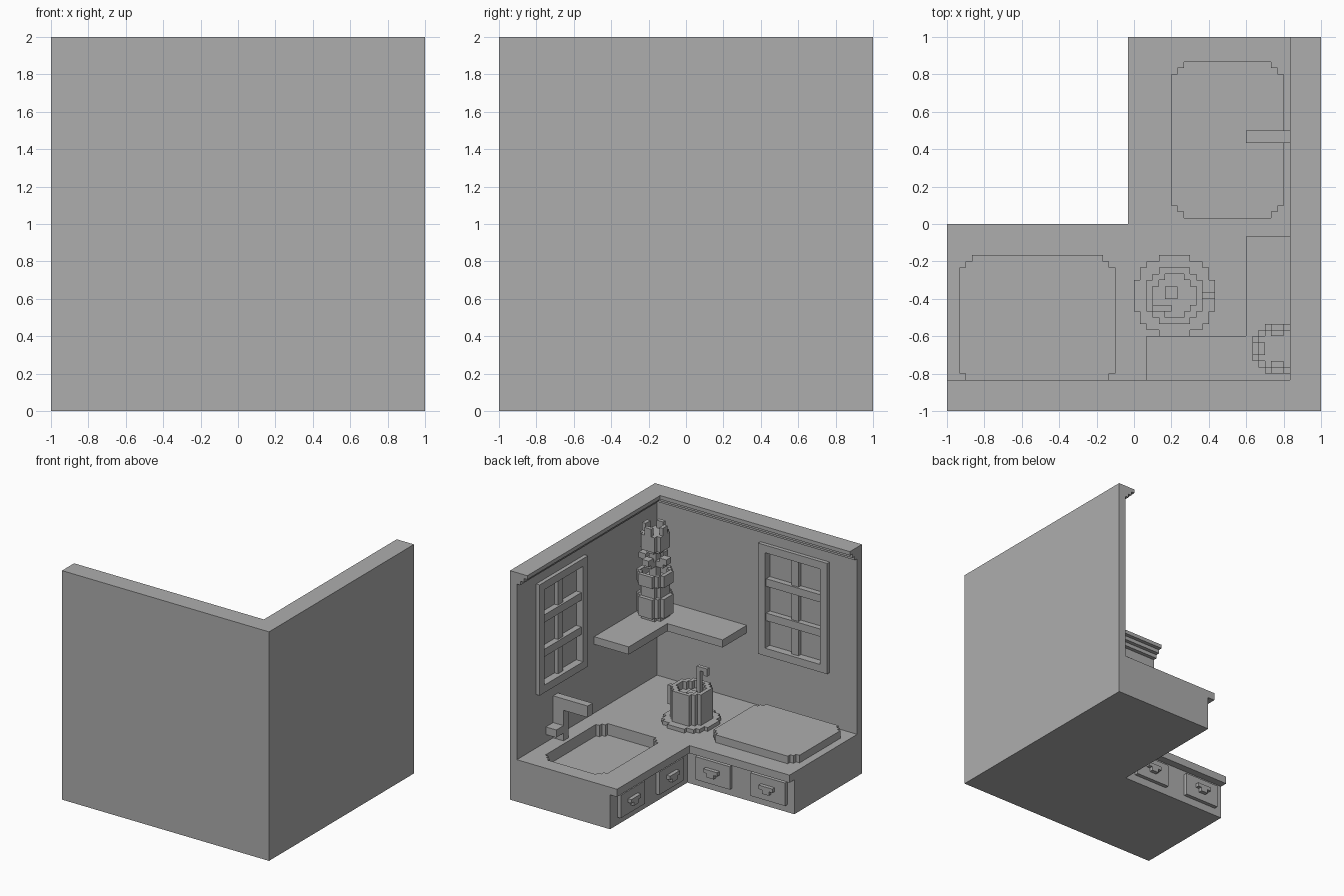
import bpy, bmesh, math

V = 1 / 30  # grid step

if "Cube" in bpy.data.objects:
    bpy.data.objects.remove(bpy.data.objects["Cube"])

grey = bpy.data.materials.new("plain_grey")
grey.use_nodes = True
grey.diffuse_color = (0.42, 0.42, 0.42, 1)
grey.node_tree.nodes["Principled BSDF"].inputs["Base Color"].default_value = grey.diffuse_color


def prism(name, outline, z0, z1):
    """Extrude a flat outline, given in grid steps, from z0 to z1."""
    bm = bmesh.new()
    face = bm.faces.new([bm.verts.new((x * V, y * V, z0 * V)) for x, y in outline])
    up = bmesh.ops.extrude_face_region(bm, geom=[face])["geom"]
    bmesh.ops.translate(bm, vec=(0, 0, (z1 - z0) * V),
                        verts=[g for g in up if isinstance(g, bmesh.types.BMVert)])
    bmesh.ops.recalc_face_normals(bm, faces=bm.faces)
    mesh = bpy.data.meshes.new(name)
    bm.to_mesh(mesh)
    bm.free()
    mesh.materials.append(grey)
    obj = bpy.data.objects.new(name, mesh)
    bpy.context.collection.objects.link(obj)
    return obj


def box(name, x, y, z, swap=False, shift=0):
    """Box from ranges; swap mirrors it across the room's diagonal."""
    pts = [(x[0], y[0]), (x[1], y[0]), (x[1], y[1]), (x[0], y[1])]
    if swap:
        pts = [(-b + shift, -a + shift) for a, b in pts]
    return prism(name, pts, *z)


def l_shape(name, ends, outer, inner, z):
    """L-shaped slab that follows the two walls."""
    (ex, ey), (ix, iy), o = ends, inner, outer
    return prism(name, [(ex, -o), (o, -o), (o, ey), (ix, ey), (ix, iy), (ex, iy)], *z)


def stepped(rows, y0):
    """Stair-stepped outline from the x range of each row."""
    right, left = [], []
    for i, (a, b) in enumerate(rows):
        if i == 0 or rows[i - 1] != (a, b):
            right.append((b, y0 + i))
            left.append((a, y0 + i))
        if i == len(rows) - 1 or rows[i + 1] != (a, b):
            right.append((b, y0 + i + 1))
            left.append((a, y0 + i + 1))
    return right + left[::-1]


def disc(name, cx, cy, d, z0, z1):
    odd = (d % 2) / 2
    rows = []
    for i in range(d):
        half = math.sqrt((d / 2) ** 2 - (i + 0.5 - d / 2) ** 2)
        h = round(half - odd) + odd
        rows.append((cx - h, cx + h))
    return prism(name, stepped(rows, cy - d / 2), z0, z1)


def round_slab(name, x, y, z):
    n = y[1] - y[0]
    inset = [max(0, 2 - min(i, n - 1 - i)) for i in range(n)]
    return prism(name, stepped([(x[0] + c, x[1] - c) for c in inset], y[0]), *z)


def cut(obj, tool):
    mod = obj.modifiers.new("cut", 'BOOLEAN')
    mod.operation, mod.solver, mod.object = 'DIFFERENCE', 'EXACT', tool
    bpy.context.view_layer.objects.active = obj
    bpy.ops.object.modifier_apply(modifier=mod.name)
    bpy.data.objects.remove(tool)


# Walls and stepped cornice
walls = l_shape("walls", (-30, 30), 30, (28, -28), (0, 57))
for i in range(3):
    t = 27 - i
    l_shape("cornice_step", (-30, 30), 30, (t, -t), (57 + i, 58 + i))

# Cabinet and worktop with a sunken basin
cabinet = l_shape("cabinet", (-30, 30), 28, (1, -2), (0, 9))
worktop = l_shape("worktop", (-30, 30), 28, (-1, 0), (9, 11))
cut(cabinet, round_slab("basin_cutter", (6, 24), (1, 26), (8, 10)))
cut(worktop, round_slab("basin_cutter", (6, 24), (1, 26), (8, 12)))

# Raised board and corner shelf
round_slab("raised_board", (-28, -3), (-26, -5), (11, 13))
l_shape("corner_shelf", (2, -2), 28, (18, -18), (29, 31))

# Drawers and windows, repeated on both wings
for swap in (False, True):
    for a in (1, 17):
        s = -1 if swap else 0
        box("drawer_front", (0, 1), (a, a + 10), (2, 8), swap, s)
        box("drawer_pull", (-1, 0), (a + 3, a + 7), (5, 6), swap, s)
        box("drawer_pull_lip", (-1, 0), (a + 4, a + 6), (4, 5), swap, s)
    cut(walls, box("window_cutter", (26, 29), (4, 20), (27, 52), swap))
    for y in ((2, 4), (20, 22)):
        box("window_side_frame", (27, 28), y, (25, 54), swap)
    for z in ((25, 27), (52, 54)):
        box("window_cross_frame", (27, 28), (4, 20), z, swap)
    box("window_upright_bar", (28, 29), (11, 13), (27, 52), swap)
    for z in (34, 43):
        box("window_cross_bar", (27.5, 29), (4, 20), (z, z + 2), swap)

# Tap
box("tap_post", (25, 28), (13, 15), (11, 19))
box("tap_spout", (18, 28), (13, 15), (19, 22))
box("tap_handle", (25, 28), (15, 18), (13, 15))

# Pot on a plate, with handle and ladle
px, py = 6.5, -11.5
disc("plate", px, py, 13, 11, 12)
pot = disc("pot", px, py, 9, 12, 20)
cut(pot, disc("pot_cutter", px, py, 7, 18, 21))
box("pot_morsel", (5, 7), (-12, -10), (18, 19))
for z in (14, 18):
    box("pot_handle_arm", (11, 12), (-12, -11), (z, z + 1))
box("pot_handle_grip", (12, 13), (-12, -11), (14, 19))
box("ladle_stem", (5, 6), (-14, -13), (18, 24))
box("ladle_hook", (3, 6), (-14, -13), (24, 25))
box("ladle_tip", (3, 4), (-14, -13), (23, 24))

# Vase
vx, vy = 23, -20
disc("vase_foot", vx, vy, 6, 31, 32)
disc("vase_belly", vx, vy, 8, 32, 37)
disc("vase_neck", vx, vy, 6, 37, 40)
rim = disc("vase_rim", vx, vy, 8, 40, 43)
cut(rim, disc("rim_cutter", vx, vy, 6, 41, 44))

# Flower with leaves and pointed petals
box("flower_stem", (vx - 1, vx + 1), (vy - 1, vy + 1), (41, 48))
for sx, sy in ((1, 0), (-1, 0), (0, 1), (0, -1)):
    for r, z in ((2, 45), (3, 46)):
        cx, cy = vx + sx * r, vy + sy * r
        box("leaf", (cx - 1, cx + 1), (cy - 1, cy + 1), (z - 0.5, z + 1))
    cx, cy = vx + sx * 2.5, vy + sy * 2.5
    wx, wy = 0.5 + abs(sy) * 0.5, 0.5 + abs(sx) * 0.5
    box("petal_tip", (cx - wx, cx + wx), (cy - wy, cy + wy), (53, 55))
disc("flower_base", vx, vy, 4, 48, 49)
disc("flower_head", vx, vy, 6, 49, 53)
